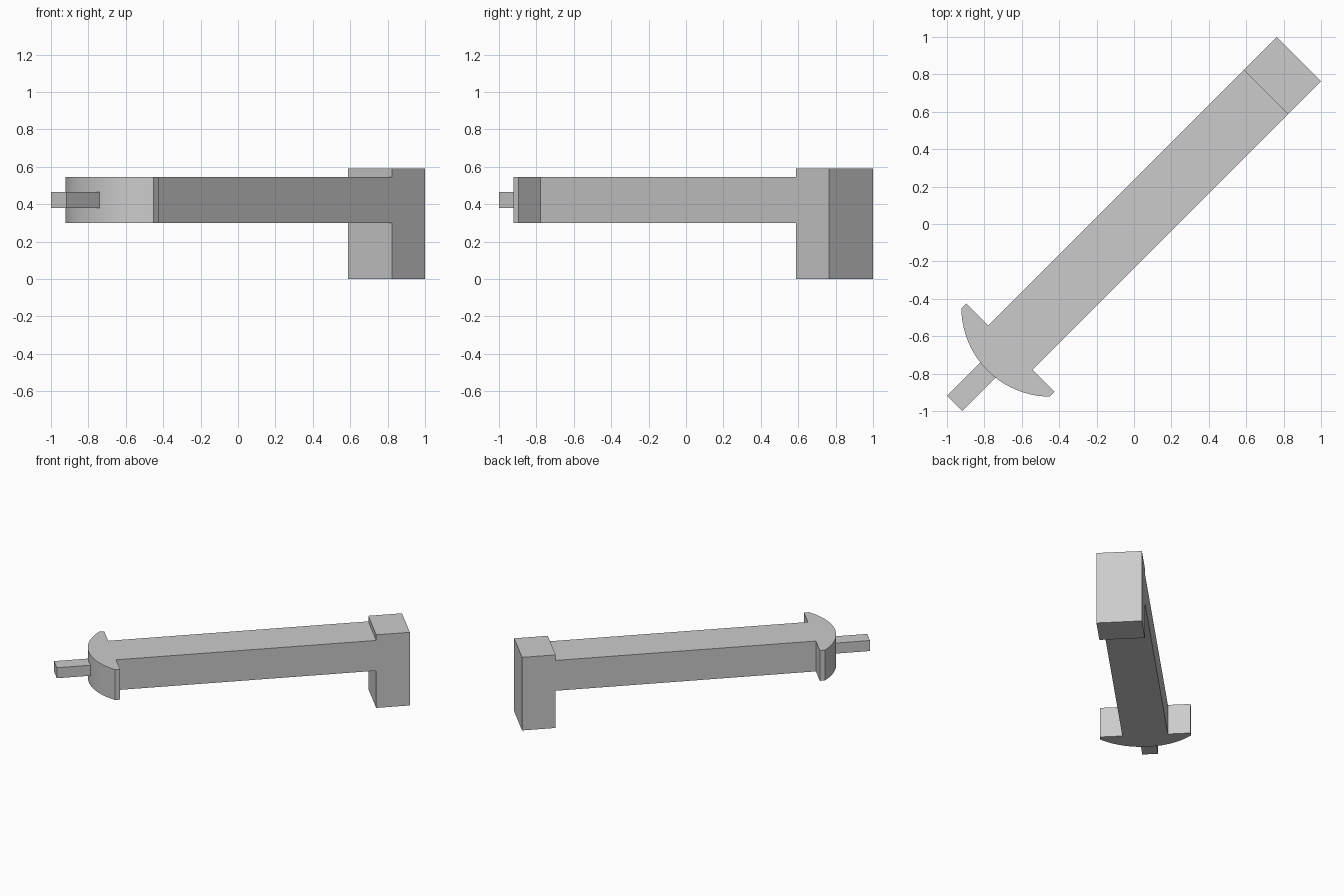
import bpy, bmesh, math
from mathutils import Matrix

cube = bpy.data.objects.get("Cube")
if cube:
    bpy.data.objects.remove(cube, do_unlink=True)

grey = bpy.data.materials.new("light grey")
grey.use_nodes = True
COLOUR = (0.6, 0.6, 0.6, 1)
grey.diffuse_color = COLOUR
grey.node_tree.nodes["Principled BSDF"].inputs["Base Color"].default_value = COLOUR

# Parts are laid out along x, then turned to lie on the diagonal
TURN = Matrix.Rotation(math.radians(45), 4, "Z")


def extrude(name, outline, low, high):
    """Extrude a counter-clockwise outline from low to high."""
    bm = bmesh.new()
    face = bm.faces.new([bm.verts.new((x, y, low)) for x, y in outline])
    top = bmesh.ops.extrude_face_region(bm, geom=[face])["geom"]
    bmesh.ops.translate(bm, vec=(0, 0, high - low),
                        verts=[v for v in top if isinstance(v, bmesh.types.BMVert)])
    bmesh.ops.recalc_face_normals(bm, faces=bm.faces)
    bm.transform(TURN)
    mesh = bpy.data.meshes.new(name)
    bm.to_mesh(mesh)
    bm.free()
    mesh.materials.append(grey)
    obj = bpy.data.objects.new(name, mesh)
    bpy.context.collection.objects.link(obj)
    return obj


def block(name, x0, x1, half, low, high):
    return extrude(name, [(x0, -half), (x1, -half), (x1, half), (x0, half)], low, high)


HALF = 0.167       # half width of the bar and post
SHOULDER = -0.935  # where the bar meets the head
TIP = 0.333        # half width of the head
RADIUS = 0.476
NOSE = -1.108
STEPS = 32

# Long bar with a mushroom head: curved front, flat tips, square shoulders
sweep = math.asin(TIP / RADIUS)
arc = []
for i in range(STEPS + 1):
    a = sweep - 2 * sweep * i / STEPS
    arc.append((NOSE + RADIUS * (1 - math.cos(a)), RADIUS * math.sin(a)))
outline = [(SHOULDER, -TIP), (SHOULDER, -HALF), (1.0, -HALF),
           (1.0, HALF), (SHOULDER, HALF), (SHOULDER, TIP)] + arc
bar = extrude("bar_with_head", outline, 0.3, 0.545)

# Upright post at the far end and thin pin at the nose
block("end_post", 0.997, 1.247, HALF, 0, 0.59)
block("nose_pin", -1.356, NOSE + 0.02, 0.058, 0.38, 0.465)

# Smooth the curved front only
bpy.ops.object.select_all(action="DESELECT")
bar.select_set(True)
bpy.context.view_layer.objects.active = bar
bpy.ops.object.shade_smooth_by_angle(angle=math.radians(25))
